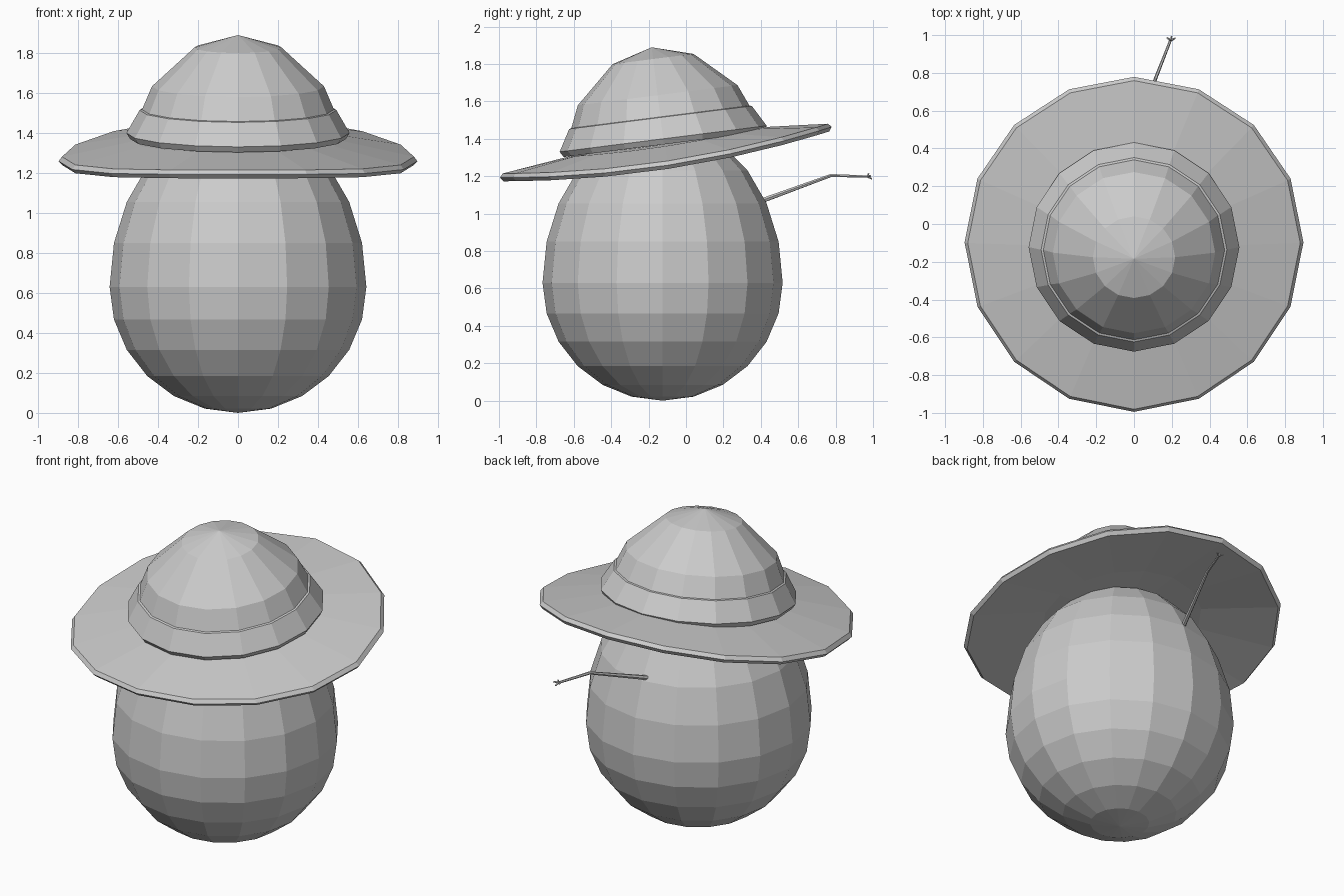
import bpy, bmesh
from math import sin, cos, pi, radians
from mathutils import Vector

if "Cube" in bpy.data.objects:
    bpy.data.objects.remove(bpy.data.objects["Cube"])

SIDES = 16


def make_object(name, bm, loc=(0, 0, 0), tilt=0):
    bmesh.ops.recalc_face_normals(bm, faces=bm.faces)
    me = bpy.data.meshes.new(name)
    bm.to_mesh(me)
    bm.free()
    ob = bpy.data.objects.new(name, me)
    ob.location = loc
    ob.rotation_euler.x = radians(tilt)
    bpy.context.collection.objects.link(ob)
    return ob


def lathe(profile, warp=None):
    """Revolve (radius, z) points around z; radius 0 makes a pole."""
    bm = bmesh.new()
    rings = []
    for r, z in profile:
        n = SIDES if r > 0 else 1
        rings.append([bm.verts.new((r * sin(2 * pi * i / SIDES),
                                    r * cos(2 * pi * i / SIDES), z)) for i in range(n)])
    for a, b in zip(rings, rings[1:]):
        for i in range(SIDES):
            j = (i + 1) % SIDES
            quad = [a[i % len(a)], a[j % len(a)], b[j % len(b)], b[i % len(b)]]
            bm.faces.new(list(dict.fromkeys(quad)))
    if warp:
        for v in bm.verts:
            v.co.z += warp(v.co)
    return bm


def tube(bm, points, radii, n=6):
    """Capped tube along a path."""
    pts = [Vector(p) for p in points]
    rings = []
    for k, (p, r) in enumerate(zip(pts, radii)):
        d = (pts[min(k + 1, len(pts) - 1)] - pts[max(k - 1, 0)]).normalized()
        u = d.cross(Vector((0, 0, 1)) if abs(d.z) < 0.9 else Vector((1, 0, 0))).normalized()
        w = d.cross(u)
        rings.append([bm.verts.new(p + r * (u * cos(2 * pi * i / n) + w * sin(2 * pi * i / n)))
                      for i in range(n)])
    for a, b in zip(rings, rings[1:]):
        for i in range(n):
            j = (i + 1) % n
            bm.faces.new((a[i], a[j], b[j], b[i]))
    bm.faces.new(rings[0])
    bm.faces.new(rings[-1])


# Egg-shaped body: half-sphere below, stretched half above
profile = []
for k in range(-6, 7):
    a = radians(15 * k)
    r = 0.642 * cos(a) if abs(k) < 6 else 0
    profile.append((r, 0.63 + (0.63 if k < 0 else 0.85) * sin(a)))
make_object("body", lathe(profile), (0, -0.125, 0))

# Hat brim, drooping at the sides and tilted up at the back
brim = [(0, -0.01), (0.52, -0.012), (0.88, -0.048), (0.897, -0.068),
        (0.88, -0.09), (0.45, -0.055), (0, -0.05)]
make_object("hat_brim", lathe(brim, lambda c: -0.07 * (c.x / 0.897) ** 2),
            (0, -0.118, 1.395), 8.7)

# Hat crown, with a flared band at its base
crown = [(0, -0.03), (0.54, -0.03), (0.558, 0), (0.492, 0.115), (0.48, 0.118),
         (0.43, 0.235), (0.218, 0.43), (0, 0.493)]
make_object("hat_crown", lathe(crown), (0, -0.122, 1.4), 7.2)

# Thin bent limb with a small three-pronged tip
bm = bmesh.new()
tip = Vector((0.193, 0.972, 1.198))
tube(bm, [(-0.022, 0.40, 1.067), (0.116, 0.775, 1.204), tip], [0.014, 0.009, 0.007])
for dx, dy, dz in ((-0.019, 0.014, 0.004), (0.026, 0.012, 0.004), (0.006, 0.022, -0.012), (0, 0.004, 0.018)):
    tube(bm, [tip, tip + Vector((dx, dy, dz))], [0.007, 0.004], 5)
make_object("back_limb", bm)
